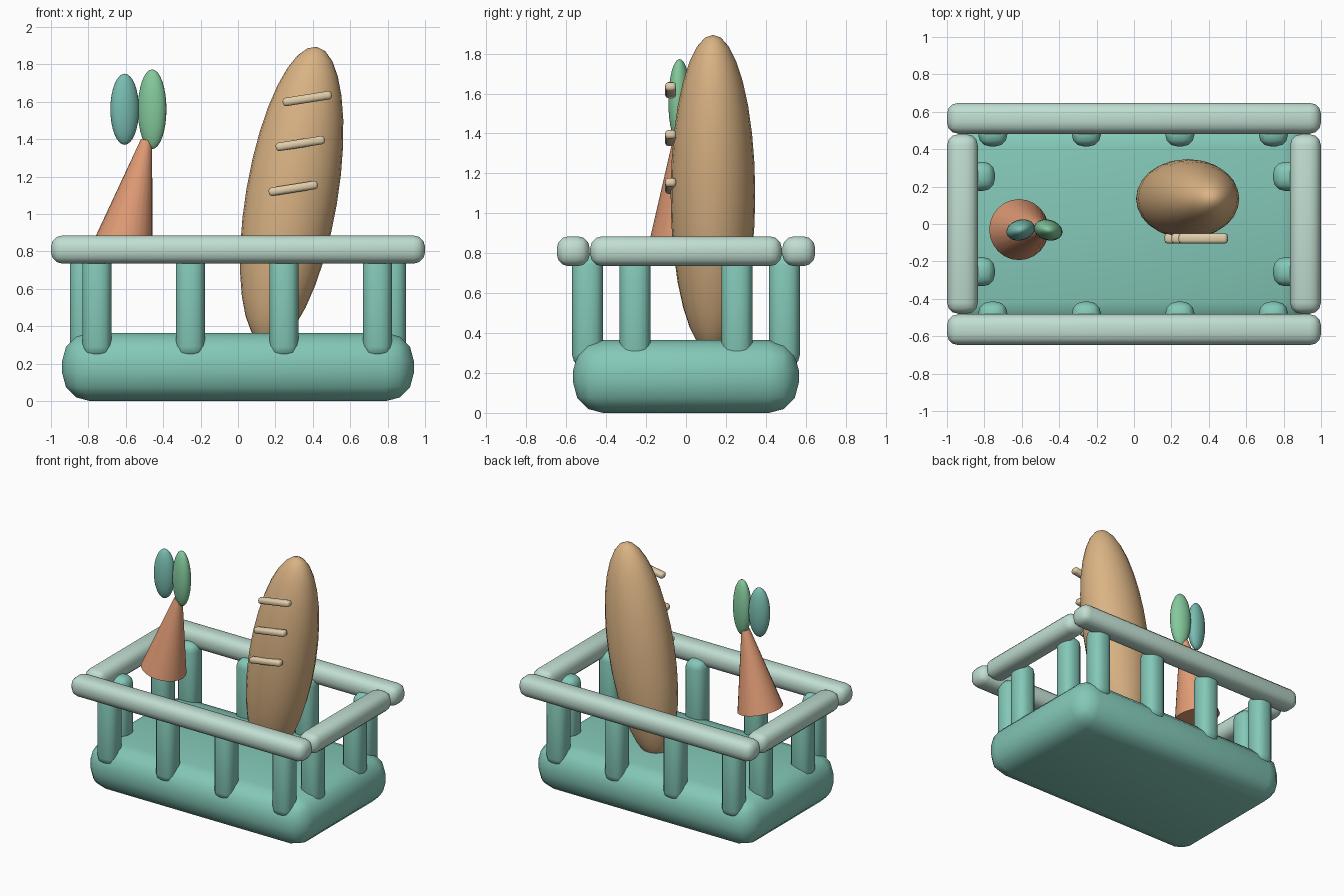
import bpy, math
from mathutils import Matrix

cube = bpy.data.objects.get("Cube")
if cube:
    bpy.data.objects.remove(cube, do_unlink=True)


def material(name, rgb):
    mat = bpy.data.materials.new(name)
    mat.use_nodes = True
    mat.diffuse_color = (*rgb, 1)
    mat.node_tree.nodes["Principled BSDF"].inputs["Base Color"].default_value = (*rgb, 1)
    return mat


TEAL = material("teal", (0.23, 0.58, 0.48))
PALE = material("pale mint", (0.53, 0.73, 0.64))
CRUST = material("bread crust", (0.70, 0.45, 0.23))
CREAM = material("cream", (0.75, 0.61, 0.40))
ORANGE = material("carrot orange", (0.75, 0.33, 0.18))
BLUE_LEAF = material("blue green", (0.19, 0.51, 0.44))
GREEN_LEAF = material("leaf green", (0.23, 0.58, 0.33))


def finish(name, mat, angle):
    ob = bpy.context.object
    ob.name = name
    ob.data.materials.append(mat)
    bpy.ops.object.shade_smooth_by_angle(angle=math.radians(angle))
    return ob


def rounded_box(name, mat, loc, size, bevel, segments=3, tilt=0):
    bpy.ops.mesh.primitive_cube_add(size=1, location=loc)
    ob = bpy.context.object
    ob.data.transform(Matrix.Diagonal((*size, 1)))
    ob.rotation_euler.y = math.radians(tilt)
    mod = ob.modifiers.new("Rounded edges", "BEVEL")
    mod.width = bevel
    mod.segments = segments
    bpy.ops.object.modifier_apply(modifier=mod.name)
    return finish(name, mat, 50)


def ellipsoid(name, mat, loc, radii, tilt=0, turn=0):
    bpy.ops.mesh.primitive_uv_sphere_add(segments=24, ring_count=16, location=loc)
    ob = bpy.context.object
    ob.scale = radii
    ob.rotation_euler = (0, math.radians(tilt), math.radians(turn))
    return finish(name, mat, 60)


# Basket floor
rounded_box("basket_base", TEAL, (0, 0, 0.182), (1.88, 1.13, 0.365), 0.15)

# Rails and posts on opposite sides
for s, side, end in ((-1, "right", "front"), (1, "left", "back")):
    rounded_box(end + "_rail", PALE, (0, s * 0.565, 0.81), (2, 0.165, 0.15), 0.06)
    rounded_box(side + "_rail", PALE, (s * 0.917, 0, 0.81), (0.165, 0.96, 0.15), 0.06)
    for i in range(4):
        rounded_box(f"{end}_post_{i + 1}", TEAL, (-0.755 + i * 0.5, s * 0.493, 0.515),
                    (0.155, 0.155, 0.57), 0.06)
    for i, y in enumerate((-0.255, 0.255)):
        rounded_box(f"{side}_post_{i + 1}", TEAL, (s * 0.822, y, 0.515),
                    (0.155, 0.155, 0.57), 0.06)

# Leaning loaf with raised score marks
ellipsoid("bread_loaf", CRUST, (0.287, 0.135, 1.095), (0.245, 0.212, 0.81), tilt=9.6)
for i in range(3):
    rounded_box(f"bread_score_{i + 1}", CREAM, (0.295 + i * 0.0375, -0.077, 1.137 + i * 0.24),
                (0.265, 0.055, 0.045), 0.016, 2, tilt=-9)

# Carrot leaning to its left
bpy.ops.mesh.primitive_cone_add(vertices=24, radius1=0.163, radius2=0.03, depth=0.59,
                                location=(-0.552, -0.03, 1.107),
                                rotation=(0, math.radians(12.3), 0))
finish("carrot", ORANGE, 50)

# Carrot leaves
ellipsoid("carrot_leaf_right", BLUE_LEAF, (-0.606, -0.032, 1.56), (0.078, 0.055, 0.19), turn=15)
ellipsoid("carrot_leaf_left", GREEN_LEAF, (-0.459, -0.032, 1.56), (0.078, 0.055, 0.213), turn=-15)
